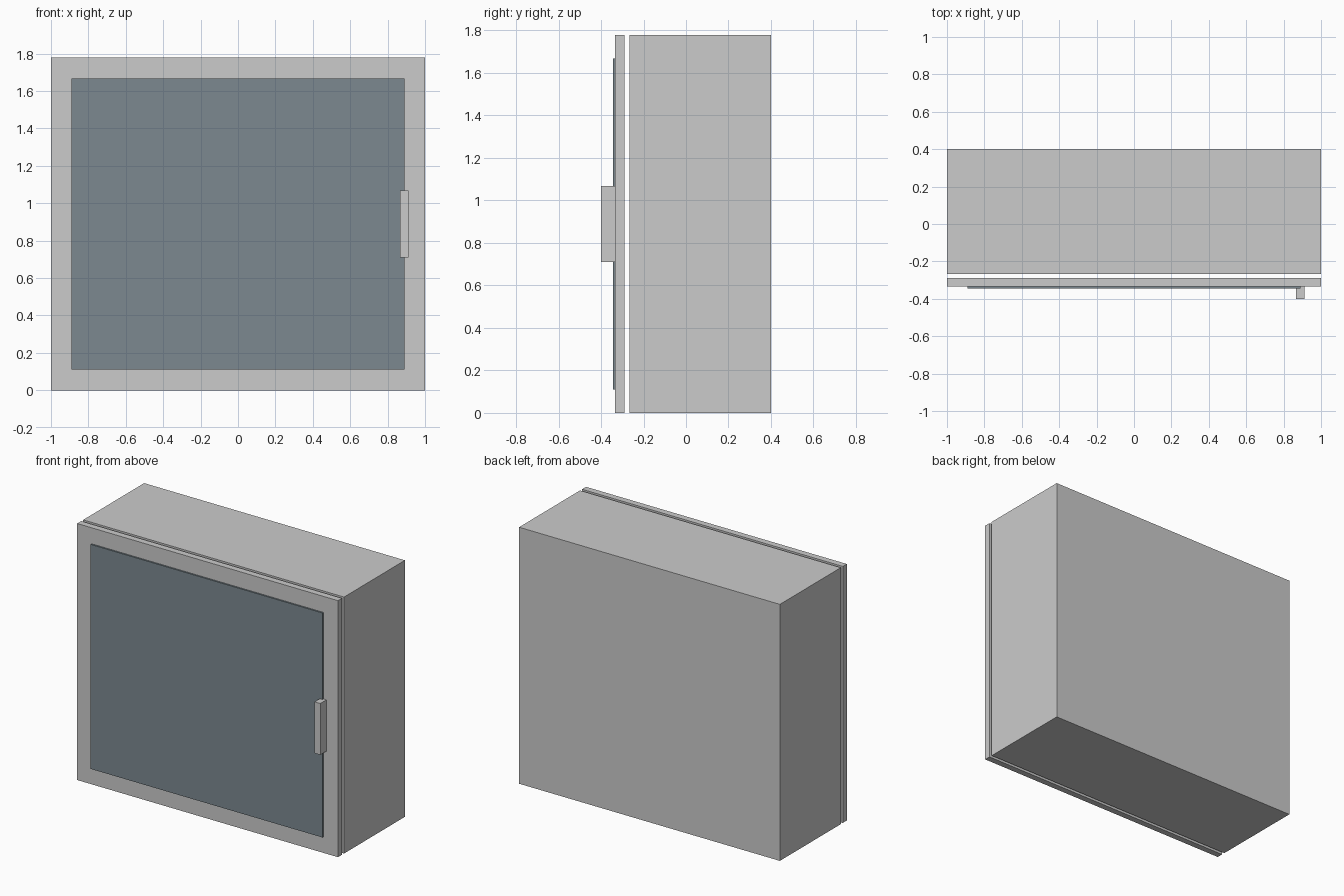
import bpy

if "Cube" in bpy.data.objects:
    bpy.data.objects.remove(bpy.data.objects["Cube"])


def box(name, x, y, z, material=None):
    """Axis-aligned box from (min, max) ranges."""
    bpy.ops.mesh.primitive_cube_add(size=1, location=[sum(r) / 2 for r in (x, y, z)])
    ob = bpy.context.object
    ob.name = name
    ob.scale = [r[1] - r[0] for r in (x, y, z)]
    bpy.ops.object.transform_apply(location=False, rotation=False, scale=True)
    if material:
        ob.data.materials.append(material)
    return ob


H = 1.778        # overall height
FRONT = -0.333   # front face of the door
INSET = 0.111    # border around the glass

glass = bpy.data.materials.new("dark_glass")
glass.diffuse_color = (0.2, 0.25, 0.28, 1)
glass.use_nodes = True
glass.node_tree.nodes["Principled BSDF"].inputs["Base Color"].default_value = glass.diffuse_color

# Cabinet body
box("cabinet_body", (-1, 1), (-0.267, 0.4), (0, H))
# Door slab, with a small gap to the body
box("door", (-1, 1), (FRONT, -0.289), (0, H))
# Dark glass panel on the door front
box("glass_panel", (INSET - 1, 1 - INSET), (FRONT - 0.011, FRONT), (INSET, H - INSET), glass)
# Vertical handle
box("handle", (0.867, 0.911), (-0.4, FRONT), (0.711, 1.067))
